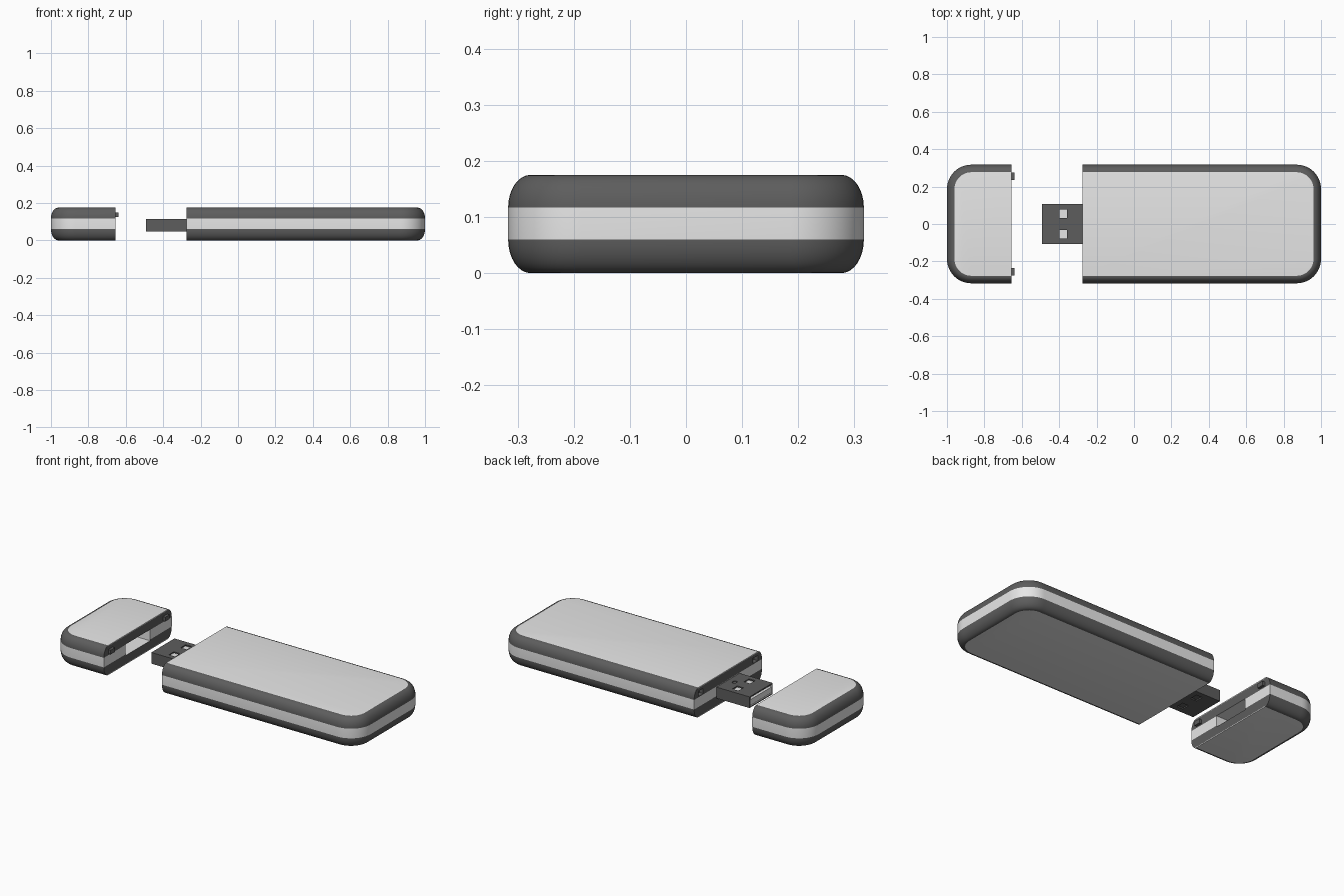
import bpy, bmesh
from math import sin, cos, pi, radians

cube = bpy.data.objects.get("Cube")
if cube:
    bpy.data.objects.remove(cube, do_unlink=True)


def material(name, v):
    m = bpy.data.materials.new(name)
    m.use_nodes = True
    m.diffuse_color = (v, v, v, 1)
    m.node_tree.nodes["Principled BSDF"].inputs["Base Color"].default_value = (v, v, v, 1)
    return m


DARK, LIGHT = 0, 1
MATS = [material("dark grey plastic", 0.11), material("light grey plastic", 0.8)]

HEIGHT, HALF_W = 0.175, 0.317
BAND_LOW, BAND_HIGH = 0.06, 0.117
RIM = 0.04
CORNER = 0.13
PANEL = 0.005


def finish(name, bm):
    bmesh.ops.recalc_face_normals(bm, faces=bm.faces[:])
    me = bpy.data.meshes.new(name)
    bm.to_mesh(me)
    bm.free()
    for m in MATS:
        me.materials.append(m)
    ob = bpy.data.objects.new(name, me)
    bpy.context.collection.objects.link(ob)
    return ob


def box(name, x, y, z, mat):
    """Box from (min, max) pairs."""
    bm = bmesh.new()
    bmesh.ops.create_cube(bm, size=1)
    for v in bm.verts:
        v.co = [(a + b) / 2 + c * (b - a) for (a, b), c in zip((x, y, z), v.co)]
    for f in bm.faces:
        f.material_index = mat
    return finish(name, bm)


def cut(target, cutter):
    cutter.hide_render = True
    mod = target.modifiers.new(cutter.name, "BOOLEAN")
    mod.operation, mod.solver, mod.object = "DIFFERENCE", "EXACT", cutter
    bpy.context.view_layer.objects.active = target
    bpy.ops.object.modifier_apply(modifier=mod.name)
    bpy.data.objects.remove(cutter, do_unlink=True)


def smooth(ob):
    bpy.ops.object.select_all(action="DESELECT")
    ob.select_set(True)
    bpy.context.view_layer.objects.active = ob
    bpy.ops.object.shade_smooth_by_angle(angle=radians(30))


def outline(x_flat, x_round, inset):
    """Plan shape: flat at one end, rounded corners at the other."""
    s = 1 if x_round > x_flat else -1
    r, w, n = CORNER - inset, HALF_W - CORNER, 12
    half = [(x_flat, HALF_W - inset)]
    for i in range(n + 1):
        a = pi / 2 * (1 - i / n)
        half.append((x_round - s * CORNER + s * r * cos(a), w + r * sin(a)))
    return half + [(x, -y) for x, y in reversed(half)]


def shell(name, x_flat, x_round):
    """Stack of outlines with soft rims; light band, panels and panel ends."""
    n = 8
    low = [(RIM * (1 - sin(pi / 2 * i / n)), BAND_LOW * (1 - cos(pi / 2 * i / n)))
           for i in range(n + 1)]
    levels = low + [(i, HEIGHT - z * (HEIGHT - BAND_HIGH) / BAND_LOW) for i, z in reversed(low)]
    bm = bmesh.new()
    rings = [[bm.verts.new((x, y, z)) for x, y in outline(x_flat, x_round, i)]
             for i, z in levels]
    for a, b in zip(rings, rings[1:]):
        for k in range(len(a)):
            j = (k + 1) % len(a)
            f = bm.faces.new((a[k], a[j], b[j], b[k]))
            z = f.calc_center_median().z
            panel_end = j == 0 and not PANEL < z < HEIGHT - PANEL
            f.material_index = LIGHT if panel_end or BAND_LOW < z < BAND_HIGH else DARK
    for ring in (rings[0], rings[-1]):
        bm.faces.new(ring).material_index = LIGHT
    return finish(name, bm)


# Main body with slots for the cap pegs
body = shell("body", -0.275, 1)
for s in (-1, 1):
    cut(body, box("slot_cutter", (-0.3, -0.25), sorted((s * 0.232, s * 0.278)),
                  (0.122, 0.153), DARK))
smooth(body)

# Cap with plug socket and two pegs
cap = shell("cap", -0.655, -1)
cut(cap, box("socket_cutter", (-0.88, -0.6), (-0.115, 0.115), (0.053, 0.119), LIGHT))
smooth(cap)
for side, s in (("left", 1), ("right", -1)):
    box("cap_peg_" + side, (-0.67, -0.64), sorted((s * 0.235, s * 0.275)), (0.125, 0.15), DARK)

# Hollow metal plug with contact windows above and below, and a small dimple
plug = box("plug_shell", (-0.491, -0.265), (-0.108, 0.108), (0.047, 0.113), DARK)
cut(plug, box("plug_cavity", (-0.52, -0.285), (-0.1, 0.1), (0.054, 0.106), LIGHT))
for s in (-1, 1):
    cut(plug, box("window_cutter", (-0.397, -0.357), sorted((s * 0.032, s * 0.078)),
                  (0, 0.2), DARK))
cut(plug, box("dimple_cutter", (-0.329, -0.307), (-0.014, 0.014), (0.109, 0.12), DARK))

# Contact tongue inside the plug, dark underneath
tongue = box("plug_tongue", (-0.489, -0.28), (-0.1, 0.1), (0.058, 0.092), LIGHT)
for p in tongue.data.polygons:
    if p.normal.z < -0.5:
        p.material_index = DARK
